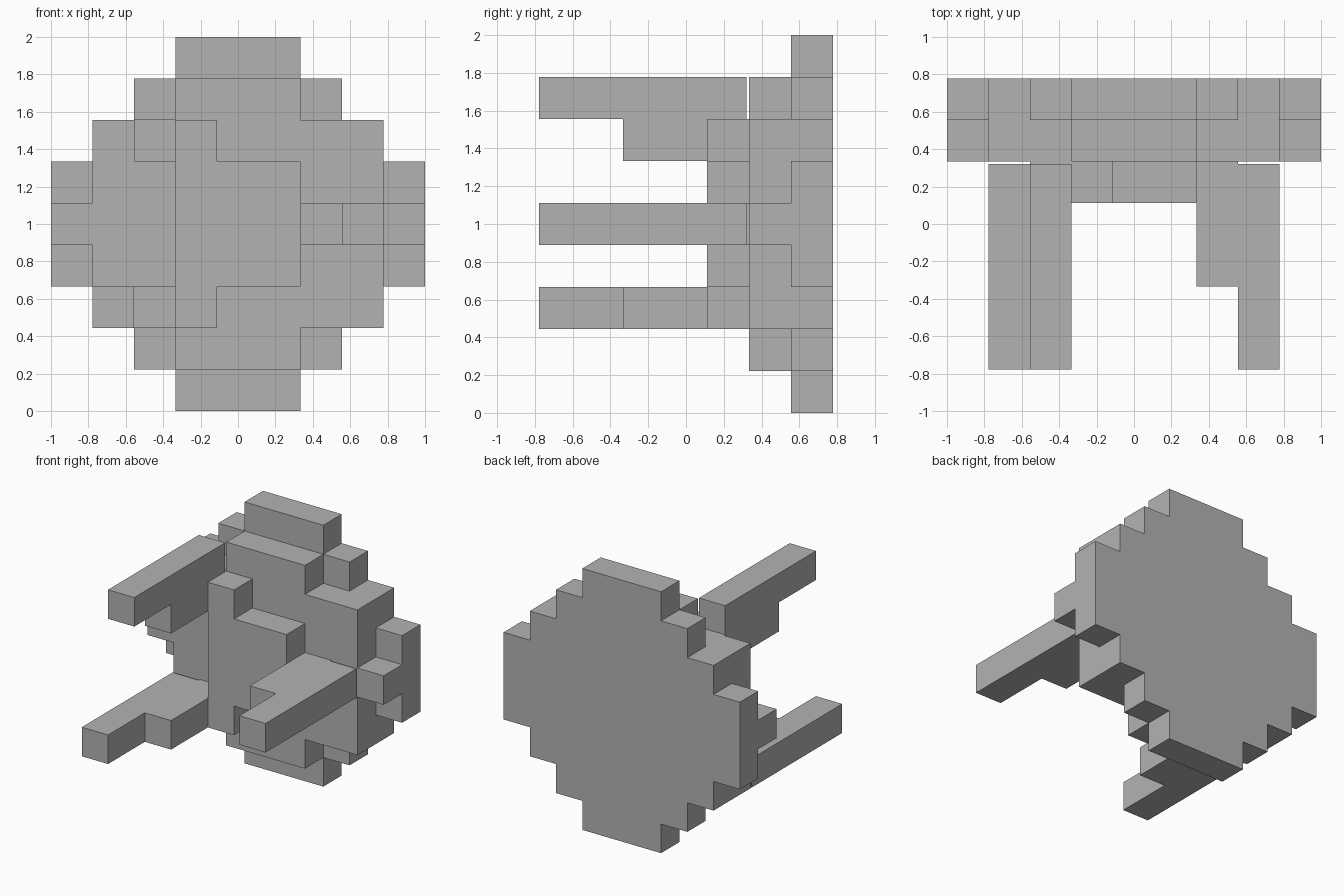
import bpy
import bmesh

U = 2 / 9  # size of one block
GAP = 0.06  # arms stop just short of the body, in blocks

cube = bpy.data.objects.get("Cube")
if cube:
    bpy.data.objects.remove(cube, do_unlink=True)

grey = bpy.data.materials.new("plain_grey")
grey.use_nodes = True
colour = (0.45, 0.45, 0.45, 1)
grey.diffuse_color = colour
grey.node_tree.nodes["Principled BSDF"].inputs["Base Color"].default_value = colour


def slab(name, first_row, spans, y0, y1):
    """Extrude a stepped outline, given as one (left, right) span per row."""
    left, right = [], []
    for i, (a, b) in enumerate(spans):
        for z in (first_row + i, first_row + i + 1):
            for side, x in ((left, a), (right, b)):
                # merge straight runs into one edge
                if len(side) > 1 and side[-1][0] == side[-2][0] == x:
                    side.pop()
                if not side or side[-1] != (x, z):
                    side.append((x, z))
    outline = right + left[::-1]

    def place(x, y, z):
        return (x * U - 1, (y - 3.5) * U, z * U)

    bm = bmesh.new()
    face = bm.faces.new([bm.verts.new(place(x, y0, z)) for x, z in outline])
    moved = bmesh.ops.extrude_face_region(bm, geom=[face], use_keep_orig=True)["geom"]
    verts = [v for v in moved if isinstance(v, bmesh.types.BMVert)]
    bmesh.ops.translate(bm, verts=verts, vec=(0, (y1 - y0) * U, 0))
    bmesh.ops.recalc_face_normals(bm, faces=bm.faces)
    mesh = bpy.data.meshes.new(name)
    bm.to_mesh(mesh)
    bm.free()
    mesh.materials.append(grey)
    obj = bpy.data.objects.new(name, mesh)
    bpy.context.collection.objects.link(obj)
    return obj


def block(name, column, row, y0, y1):
    return slab(name, row, [(column, column + 1)], y0, y1)


# Body: three stepped layers from back to front
slab("back_plate", 0,
     [(3, 6), (2, 7), (1, 8)] + [(0, 9)] * 3 + [(1, 8), (2, 7), (3, 6)], 6, 7)
slab("middle_plate", 1,
     [(3, 6), (1, 8), (1, 8), (0, 9), (1, 8), (1, 8), (3, 6)], 5, 6)
slab("front_plate", 2, [(3, 4)] + [(3, 6)] * 3 + [(3, 4)], 4, 5)

# Arms: a long bar and a shorter supporting bar beside or below it
arms = {
    "upper_right": ((2, 7), (2, 6)),
    "lower_right": ((1, 2), (2, 2)),
    "middle_left": ((7, 4), (6, 4)),
}
for name, (bar, support) in arms.items():
    block(name + "_arm", *bar, 0, 5 - GAP)
    block(name + "_arm_support", *support, 2, 5)
